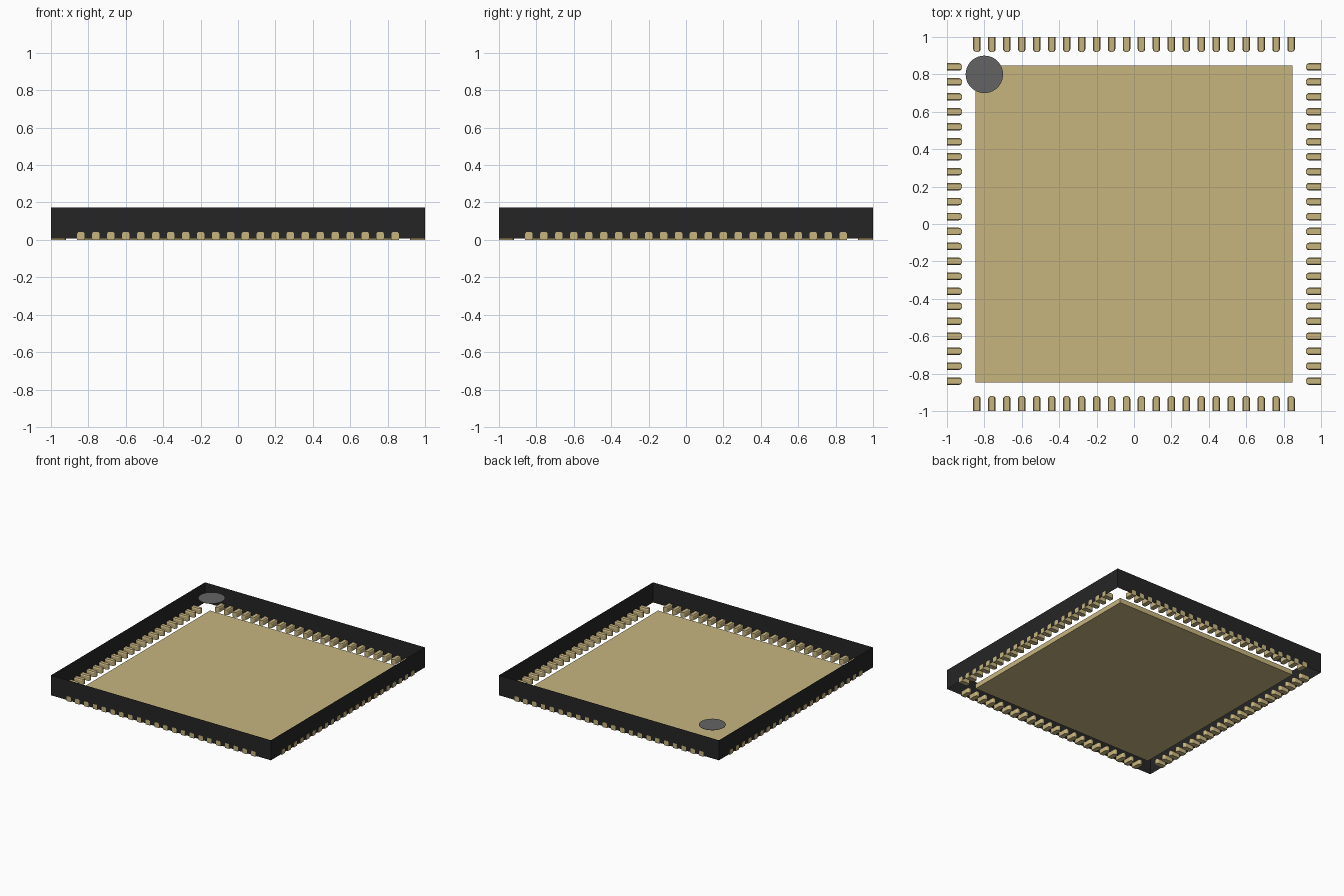
import bpy
import bmesh
import math

cube = bpy.data.objects.get("Cube")
if cube:
    bpy.data.objects.remove(cube, do_unlink=True)


def material(name, colour):
    mat = bpy.data.materials.new(name)
    mat.use_nodes = True
    mat.diffuse_color = (*colour, 1)
    mat.node_tree.nodes["Principled BSDF"].inputs["Base Color"].default_value = (*colour, 1)
    return mat


black = material("black plastic", (0.019, 0.0185, 0.0185))
gold = material("pale gold metal", (0.57, 0.46, 0.212))
grey = material("grey marking", (0.127, 0.127, 0.13))


def loft(name, rings, mat, caps=True):
    """Join matching closed rings of points, bottom to top."""
    bm = bmesh.new()
    loops = [[bm.verts.new(p) for p in ring] for ring in rings]
    n = len(loops[0])
    for low, high in zip(loops, loops[1:]):
        for i in range(n):
            j = (i + 1) % n
            bm.faces.new((low[i], low[j], high[j], high[i]))
    if caps:
        bm.faces.new(loops[0][::-1])
        bm.faces.new(loops[-1])
    mesh = bpy.data.meshes.new(name)
    bm.to_mesh(mesh)
    bm.free()
    mesh.materials.append(mat)
    obj = bpy.data.objects.new(name, mesh)
    bpy.context.collection.objects.link(obj)
    return obj


def square(half, z):
    return [(-half, -half, z), (half, -half, z), (half, half, z), (-half, half, z)]


# Open shell of the package: four thin walls without lid or floor
loft("body_walls", [square(0.999, 0.008), square(0.999, 0.173)], black, caps=False)

# Central thermal pad
loft("thermal_pad", [square(0.847, 0), square(0.847, 0.04)], gold)

# Round pin-one marker, level with the rim
ring = [(0.1 * math.cos(a), 0.1 * math.sin(a)) for a in (math.tau * i / 48 for i in range(48))]
marker = loft("pin_one_marker", [[(x, y, z) for x, y in ring] for z in (0.172, 0.174)], grey)
marker.location = (-0.8, 0.8, 0)

# Contact outline: square outer end, rounded inner end
half, outer, inner, radius = 0.02, -1.0, -0.92, 0.016
outline = [(-half, outer), (half, outer)]
for centre, start in ((half - radius, 0), (radius - half, 90)):
    for step in range(5):
        a = math.radians(start + 22.5 * step)
        outline.append((centre + radius * math.cos(a), inner - radius + radius * math.sin(a)))


def contact_ring(z, width):
    return [(x * width, y, z) for x, y in outline]


# One row of contacts per side, with softened top edges
count, pitch = 22, 0.08
first = -pitch * (count - 1) / 2
for side, name in enumerate(("front", "left", "back", "right")):
    rings = [contact_ring(0, 1), contact_ring(0.033, 1), contact_ring(0.041, 0.75)]
    row = loft(name + "_contacts", [[(x + first, y, z) for x, y, z in r] for r in rings], gold)
    row.rotation_euler.z = side * math.pi / 2
    array = row.modifiers.new("row", "ARRAY")
    array.count = count
    array.use_relative_offset = False
    array.use_constant_offset = True
    array.constant_offset_displace = (pitch, 0, 0)
